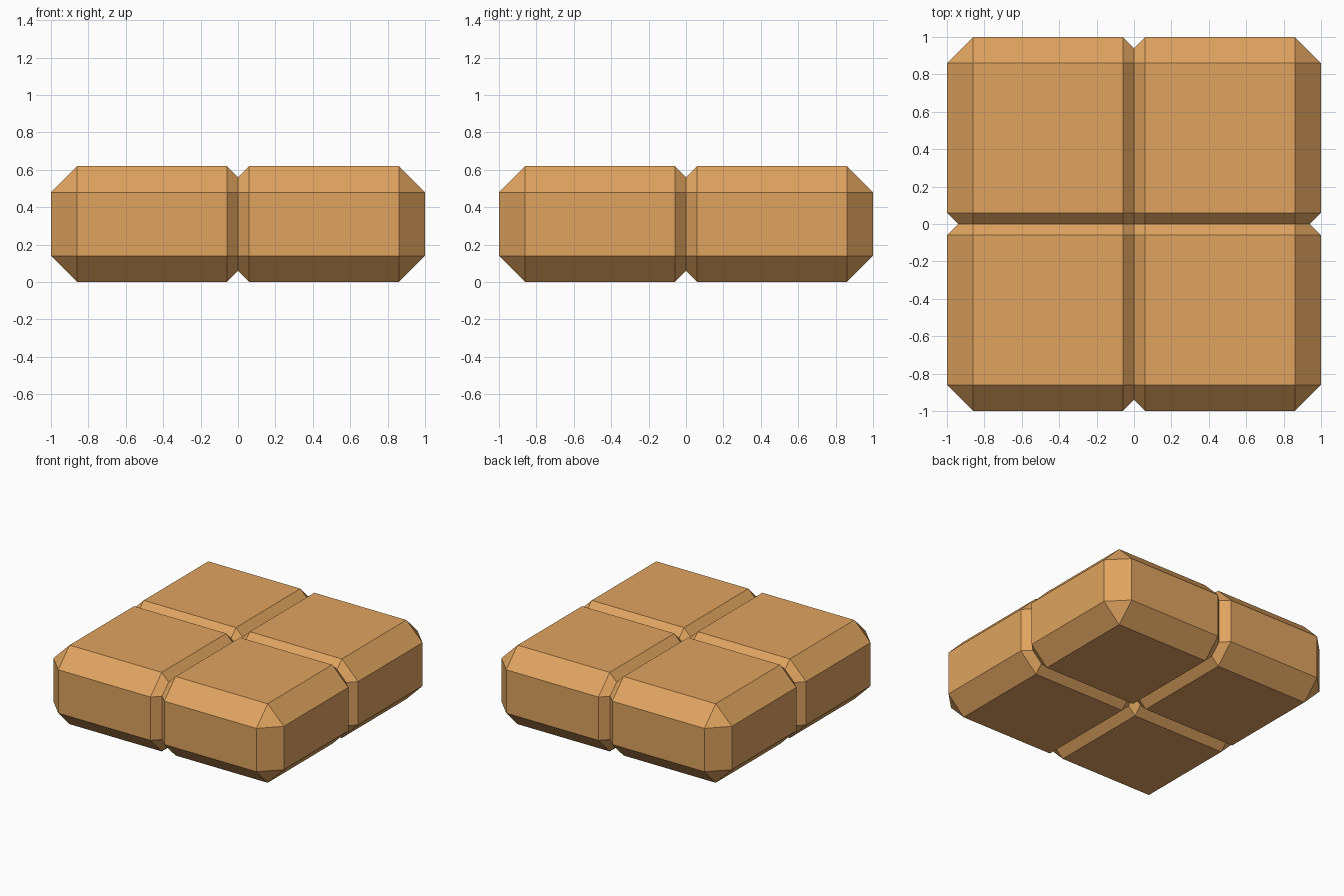
import bpy, bmesh, math
from mathutils import Vector

if "Cube" in bpy.data.objects:
    bpy.data.objects.remove(bpy.data.objects["Cube"])

H = 0.31      # half height
C = 0.14      # chamfer on the outer edges
G = 0.06      # chamfer along the grooves

golden = bpy.data.materials.new("golden_brown")
golden.diffuse_color = (0.745, 0.371, 0.117, 1)
golden.use_nodes = True
golden.node_tree.nodes["Principled BSDF"].inputs["Base Color"].default_value = golden.diffuse_color

# Corner points of one quarter (x, y >= 0), height measured from mid level
half = [
    (G, G, H), (1 - C, 1 - C, H), (0, 0, H - 2 * G),          # top corners, centre pit
]
for a, b, z in [
    (G, 1 - C, H),                                           # top face
    (1, 1 - C, H - C), (1, G, H - C),                        # outer side
    (0, G, H - G), (0, 1 - C, H - G), (0, 1 - G, H - C),     # groove bottom
]:
    half += [(a, b, z), (b, a, z)]

# Convex quarter block, mirrored top to bottom
bm = bmesh.new()
for x, y, z in half:
    for s in (1, -1):
        bm.verts.new((x, y, H + s * z))
bmesh.ops.convex_hull(bm, input=bm.verts[:])
bmesh.ops.dissolve_limit(bm, angle_limit=math.radians(1),
                         verts=bm.verts[:], edges=bm.edges[:])
bmesh.ops.recalc_face_normals(bm, faces=bm.faces[:])

# Open the two seam sides so the mirrored quarters join into one skin
seams = [f for f in bm.faces
         if f.normal.dot(Vector((-1, 0, 0))) > 0.99 or f.normal.dot(Vector((0, -1, 0))) > 0.99]
bmesh.ops.delete(bm, geom=seams, context='FACES')

mesh = bpy.data.meshes.new("four_piece_slab")
bm.to_mesh(mesh)
bm.free()
mesh.materials.append(golden)

slab = bpy.data.objects.new("four_piece_slab", mesh)
bpy.context.collection.objects.link(slab)
mirror = slab.modifiers.new("quarters", 'MIRROR')
mirror.use_axis = (True, True, False)
mirror.merge_threshold = 0.0005
